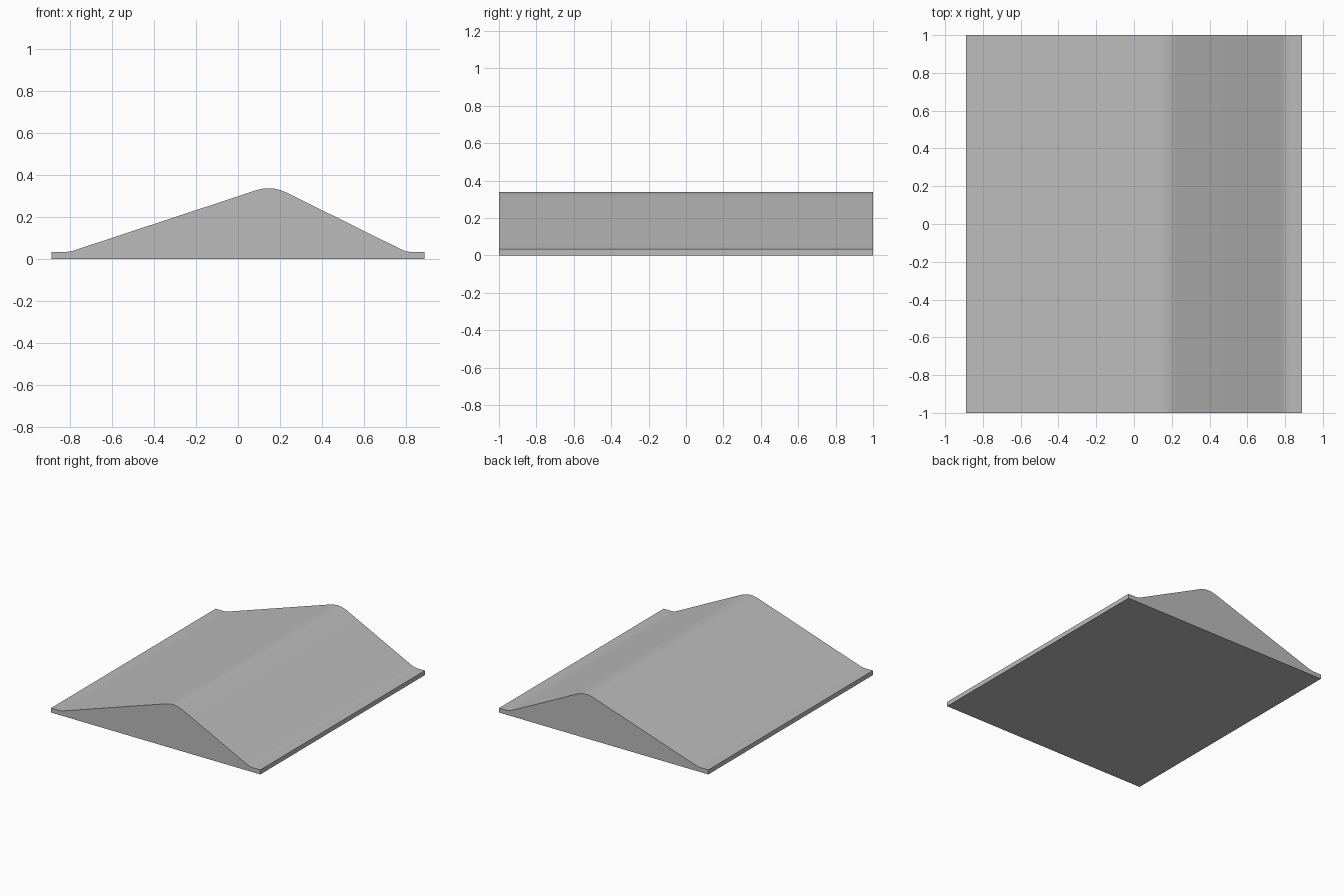
import bpy
import bmesh
from mathutils import Vector

cube = bpy.data.objects.get("Cube")
if cube:
    bpy.data.objects.remove(cube, do_unlink=True)

HALF_WIDTH, HALF_LENGTH = 0.89, 1.0
LIP = 0.035


def rounded(before, corner, after, size, steps=6):
    """Points of a soft bend that replaces a sharp profile corner."""
    p, c, q = Vector(before), Vector(corner), Vector(after)
    a = c + (p - c).normalized() * size
    b = c + (q - c).normalized() * size
    return [a.lerp(c, i / steps).lerp(c.lerp(b, i / steps), i / steps)
            for i in range(steps + 1)]


# Cross-section: thin lips, a long slope, a rounded ridge and a steep slope
left_edge, right_edge = (-HALF_WIDTH, LIP), (HALF_WIDTH, LIP)
left_foot, ridge, right_foot = (-0.803, LIP), (0.16, 0.353), (0.802, LIP)
profile = [Vector((-HALF_WIDTH, 0)), Vector(left_edge)]
profile += rounded(left_edge, left_foot, ridge, 0.025)
profile += rounded(left_foot, ridge, right_foot, 0.078)
profile += rounded(ridge, right_foot, right_edge, 0.025)
profile += [Vector(right_edge), Vector((HALF_WIDTH, 0))]

# Extrude the section along the length
bm = bmesh.new()
section = bm.faces.new([bm.verts.new((p.x, -HALF_LENGTH, p.y)) for p in profile])
extruded = bmesh.ops.extrude_face_region(bm, geom=[section])["geom"]
bmesh.ops.translate(bm, vec=(0, 2 * HALF_LENGTH, 0),
                    verts=[g for g in extruded if isinstance(g, bmesh.types.BMVert)])
bmesh.ops.recalc_face_normals(bm, faces=bm.faces)
mesh = bpy.data.meshes.new("ridged_ramp")
bm.to_mesh(mesh)
bm.free()
ramp = bpy.data.objects.new("ridged_ramp", mesh)
bpy.context.collection.objects.link(ramp)

# Plain grey surface
grey = bpy.data.materials.new("light_grey")
grey.use_nodes = True
grey.diffuse_color = (0.5, 0.5, 0.5, 1)
grey.node_tree.nodes["Principled BSDF"].inputs["Base Color"].default_value = grey.diffuse_color
mesh.materials.append(grey)

# Smooth bends, sharp ends
bpy.ops.object.select_all(action='DESELECT')
ramp.select_set(True)
bpy.context.view_layer.objects.active = ramp
bpy.ops.object.shade_smooth_by_angle(angle=0.6)
